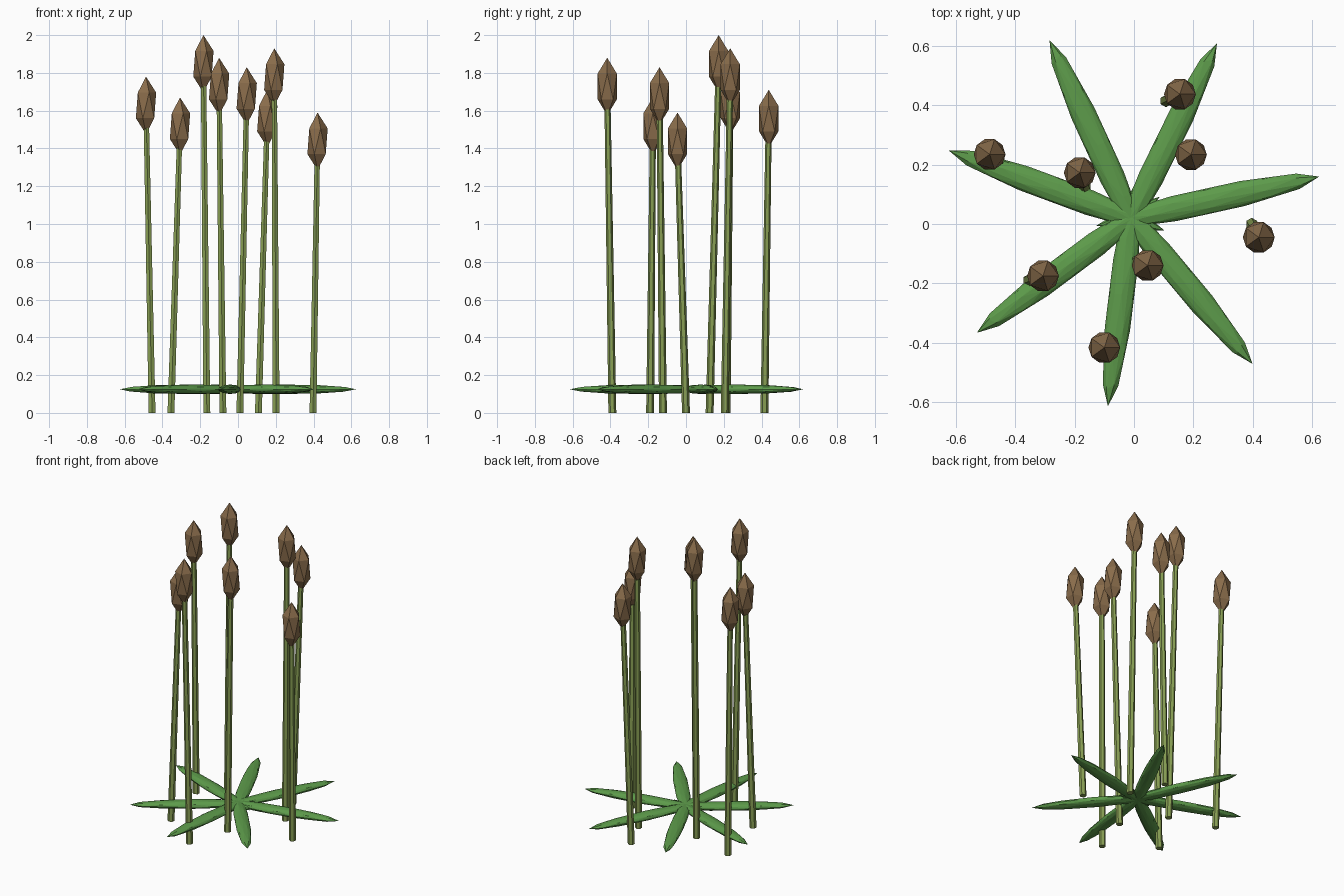
import bpy, bmesh, math
from mathutils import Vector, Matrix

if "Cube" in bpy.data.objects:
    bpy.data.objects.remove(bpy.data.objects["Cube"])


def material(name, color):
    m = bpy.data.materials.new(name)
    m.diffuse_color = (*color, 1)
    m.use_nodes = True
    m.node_tree.nodes["Principled BSDF"].inputs["Base Color"].default_value = m.diffuse_color
    return m


STEM = material("stem_green", (0.25, 0.35, 0.09))
HEAD = material("head_brown", (0.25, 0.15, 0.07))
LEAF = material("leaf_green", (0.11, 0.33, 0.07))


def finish(name, bm, mat):
    mesh = bpy.data.meshes.new(name)
    bm.to_mesh(mesh)
    bm.free()
    mesh.materials.append(mat)
    ob = bpy.data.objects.new(name, mesh)
    bpy.context.collection.objects.link(ob)
    return ob


# Stalks: base x, base y, head x, head y, tip height
stalks = [
    (-0.455, 0.215, -0.487, 0.235, 1.78),
    (-0.355, -0.19, -0.307, -0.175, 1.67),
    (-0.165, 0.125, -0.183, 0.173, 2.00),
    (-0.080, -0.390, -0.100, -0.417, 1.88),
    (0.010, -0.122, 0.046, -0.140, 1.83),
    (0.108, 0.415, 0.155, 0.438, 1.71),
    (0.202, 0.205, 0.192, 0.234, 1.93),
    (0.397, 0.000, 0.421, -0.045, 1.59),
]
HALF = 0.152  # half height of a seed head

for i, (bx, by, hx, hy, top) in enumerate(stalks):
    base = Vector((bx, by, 0))
    centre = Vector((hx, hy, top - HALF))

    # Slightly tapered, leaning stem, sheared so its foot stays flat
    bm = bmesh.new()
    bmesh.ops.create_cone(bm, cap_ends=True, segments=6, radius1=0.021,
                          radius2=0.016, depth=1)
    for v in bm.verts:
        t = v.co.z + 0.5
        p = base.lerp(centre, t)
        v.co = Vector((v.co.x + p.x, v.co.y + p.y, p.z))
    finish(f"stem_{i + 1}", bm, STEM)

    # Faceted seed head
    bm = bmesh.new()
    bmesh.ops.create_icosphere(
        bm, subdivisions=1, radius=1,
        matrix=Matrix.Translation(centre) @ Matrix.Diagonal((0.06, 0.06, HALF, 1)))
    finish(f"seed_head_{i + 1}", bm, HEAD)

# Rosette of flat leaves radiating from one point
hub = Vector((-0.01, 0.02, 0.125))
tips = [(0.28, 0.61), (0.625, 0.16), (0.40, -0.472), (-0.088, -0.615),
        (-0.53, -0.367), (-0.625, 0.248), (-0.285, 0.62)]
for i, (tx, ty) in enumerate(tips):
    tip = Vector((tx, ty, hub.z))
    out = (tip - hub).normalized()
    back = hub - out * 0.12
    half = (tip - back).length / 2
    turn = Matrix.Rotation(math.atan2(out.y, out.x) - math.pi / 2, 4, 'Z')
    bm = bmesh.new()
    bmesh.ops.create_icosphere(
        bm, subdivisions=2, radius=1,
        matrix=Matrix.Translation((tip + back) / 2) @ turn
        @ Matrix.Diagonal((0.045, half, 0.025, 1)))
    finish(f"leaf_{i + 1}", bm, LEAF)
